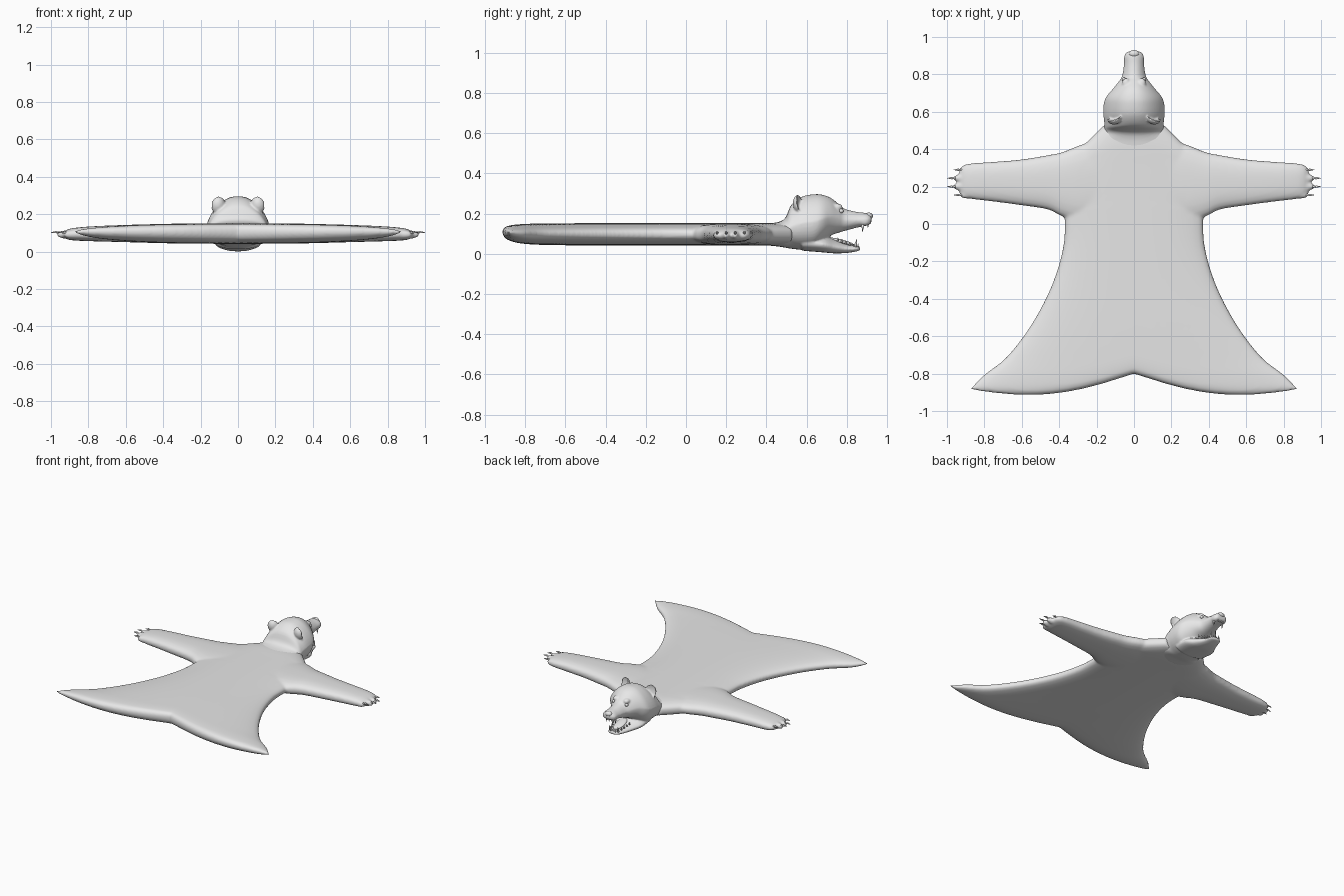
import bpy, bmesh, math
from mathutils import Matrix, Vector

cube = bpy.data.objects.get("Cube")
if cube:
    bpy.data.objects.remove(cube, do_unlink=True)

grey = bpy.data.materials.new("plain grey")
grey.use_nodes = True
colour = (0.8, 0.8, 0.8, 1)
grey.diffuse_color = colour
grey.node_tree.nodes["Principled BSDF"].inputs["Base Color"].default_value = colour


def resample(rows, steps):
    """Smooth curve through rows of section parameters."""
    out = []
    last = len(rows) - 1
    for i in range(last):
        a, b, c, d = rows[max(i - 1, 0)], rows[i], rows[i + 1], rows[min(i + 2, last)]
        for k in range(steps):
            t = k / steps
            out.append([q + t / 2 * (r - p + t * (2 * p - 5 * q + 4 * r - s
                        + t * (3 * (q - r) + s - p))) for p, q, r, s in zip(a, b, c, d)])
    return out + [list(rows[-1])]


def loft(bm, rows, place, power, n=48, steps=4):
    """Skin rounded cross-sections; place(row, c, s) positions a rim point."""
    def soft(v):
        return math.copysign(abs(v) ** (2 / power), v) if abs(v) > 1e-6 else 0.0
    angles = [2 * math.pi * i / n for i in range(n)]
    rings = [[bm.verts.new(place(r, soft(math.cos(a)), soft(math.sin(a)))) for a in angles]
             for r in resample(rows, steps)]
    faces = []
    for a, b in zip(rings, rings[1:]):
        faces += [bm.faces.new((a[i], a[(i + 1) % n], b[(i + 1) % n], b[i])) for i in range(n)]
    for ring in (rings[0], rings[-1]):
        for i in range(n // 2):
            ids = dict.fromkeys((i, i + 1, n - i - 1, (n - i) % n))
            faces.append(bm.faces.new([ring[k] for k in ids]))
    bmesh.ops.recalc_face_normals(bm, faces=faces)


def ball(bm, centre, size, turn=None):
    m = Matrix.Translation(centre) @ (turn or Matrix()) @ Matrix.Diagonal((*size, 1))
    return bmesh.ops.create_uvsphere(bm, u_segments=24, v_segments=16, radius=1, matrix=m)["verts"]


def spike(bm, base, tip, radius):
    base, tip = Vector(base), Vector(tip)
    axis = tip - base
    m = Matrix.Translation((base + tip) / 2) @ axis.to_track_quat('Z', 'Y').to_matrix().to_4x4()
    bmesh.ops.create_cone(bm, cap_ends=True, segments=12, radius1=radius,
                          radius2=radius * 0.1, depth=axis.length, matrix=m)


def finish(name, bm, voxel=0, smooth=0, mirror=False):
    mesh = bpy.data.meshes.new(name)
    for f in bm.faces:
        f.smooth = True
    bm.to_mesh(mesh)
    bm.free()
    mesh.materials.append(grey)
    ob = bpy.data.objects.new(name, mesh)
    bpy.context.collection.objects.link(ob)
    if mirror:
        ob.modifiers.new("mirror", 'MIRROR').use_mirror_merge = False
    if voxel:
        mod = ob.modifiers.new("fuse", 'REMESH')
        mod.mode = 'VOXEL'
        mod.voxel_size = voxel
        mod.use_smooth_shade = True
        mod = ob.modifiers.new("soften", 'SMOOTH')
        mod.factor = 0.5
        mod.iterations = smooth
    return ob


# Pelt torso and flared hind legs: edge x, edge y, middle y, half height, sag, middle z
torso = [(.16, .53, .50, .05, 0, .097), (.26, .43, .42, .055, 0, .097),
         (.36, .33, .30, .055, 0, .097), (.38, .18, .18, .055, 0, .097),
         (.37, .03, .03, .055, 0, .097), (.38, -.13, -.13, .055, 0, .097),
         (.44, -.33, -.31, .055, 0, .097), (.55, -.54, -.49, .055, .015, .097),
         (.68, -.71, -.65, .054, .03, .097), (.80, -.805, -.74, .05, .05, .099),
         (.86, -.865, -.785, .037, .06, .104), (.88, -.885, -.80, .012, .065, .108)]


def torso_point(r, c, s):
    w, edge, mid, h, sag, z = r
    u = abs(c)
    return w * c, mid + (edge - mid) * u - sag * math.sin(math.pi * u), z + h * s


bm = bmesh.new()
loft(bm, torso, torso_point, 2.8, n=64)

# Front legs with toes: x, rear y, front y, half height, middle z
arm = [(.10, .06, .45, .05, .097), (.26, .01, .43, .053, .097), (.38, .04, .385, .052, .097),
       (.46, .078, .368, .05, .097), (.60, .10, .345, .046, .097), (.75, .12, .332, .041, .096),
       (.86, .133, .325, .035, .094), (.91, .145, .315, .027, .092), (.935, .165, .295, .012, .09)]
toes = [(.155, .965), (.20, 1.0), (.245, 1.0), (.29, .965)]
for side in (-1, 1):
    loft(bm, arm, lambda r, c, s: (side * r[0], (r[1] + r[2]) / 2 + (r[2] - r[1]) / 2 * c,
                                   r[4] + r[3] * s), 2.6)
    for y, tip in toes:
        ball(bm, (side * (tip - .075), y, .092), (.045, .02, .022))
finish("pelt", bm, voxel=.009, smooth=5)

# Claws
bm = bmesh.new()
for y, tip in toes:
    spike(bm, (tip - .05, y, .098), (tip - .02, y, .107), .009)
    spike(bm, (tip - .03, y, .105), (tip, y, .102), .007)
finish("claws", bm, mirror=True)

# Head: y, half width, bottom z, top z
skull = [(.40, .21, .042, .150), (.46, .185, .036, .158), (.495, .165, .03, .18),
         (.525, .158, .025, .245), (.58, .163, .02, .285), (.64, .162, .025, .296),
         (.68, .148, .055, .293), (.72, .115, .09, .278), (.76, .083, .105, .247),
         (.79, .064, .114, .223), (.85, .054, .13, .208), (.90, .052, .14, .202),
         (.922, .034, .152, .192)]
jaw = [(.58, .12, .015, .10), (.68, .122, .007, .092), (.74, .09, .002, .07),
       (.80, .06, .004, .048), (.85, .045, .012, .04), (.866, .022, .018, .034)]


def head_point(r, c, s):
    y, w, low, high = r
    taper = 1 - .3 * max(0, s) * min(1, max(0, (y - .46) / .08))
    return w * c * taper, y, (low + high) / 2 + (high - low) / 2 * s


bm = bmesh.new()
loft(bm, skull, head_point, 2.3)
loft(bm, jaw, head_point, 2.4)
for side in (-1, 1):
    # Cupped ears, brows and cheeks
    turn = Matrix.Rotation(-.35 * side, 4, 'Z') @ Matrix.Rotation(.2, 4, 'X')
    ear = Matrix.Translation((side * .108, .572, .248)) @ turn
    inverse = ear.inverted()
    for v in ball(bm, (side * .108, .572, .248), (.041, .04, .05), turn):
        p = inverse @ v.co
        if p.y > 0:
            p.y *= -.35
            v.co = ear @ p
    ball(bm, (side * .042, .752, .232), (.022, .028, .018))
    ball(bm, (side * .028, .885, .16), (.025, .035, .022))
finish("head", bm, voxel=.006, smooth=4)

# Nose
bm = bmesh.new()
ball(bm, (0, .91, .187), (.028, .02, .018))
finish("nose", bm)

# Eyes
bm = bmesh.new()
ball(bm, (.053, .772, .213), (.011, .012, .011))
finish("eyes", bm, mirror=True)

# Teeth
bm = bmesh.new()
spike(bm, (.032, .842, .035), (.034, .85, .072), .009)
spike(bm, (.036, .88, .15), (.036, .878, .108), .009)
for i in range(4):
    spike(bm, (.04 + .008 * i, .815 - .02 * i, .04 + .008 * i),
          (.04 + .008 * i, .815 - .02 * i, .058 + .008 * i), .007)
for x in (.007, .02):
    spike(bm, (x, .905, .155), (x, .905, .13), .007)
    spike(bm, (x, .855, .03), (x, .857, .05), .006)
finish("teeth", bm, mirror=True)

# Tongue
bm = bmesh.new()
ball(bm, (0, .77, .06), (.035, .07, .012), Matrix.Rotation(-.25, 4, 'X'))
finish("tongue", bm)
